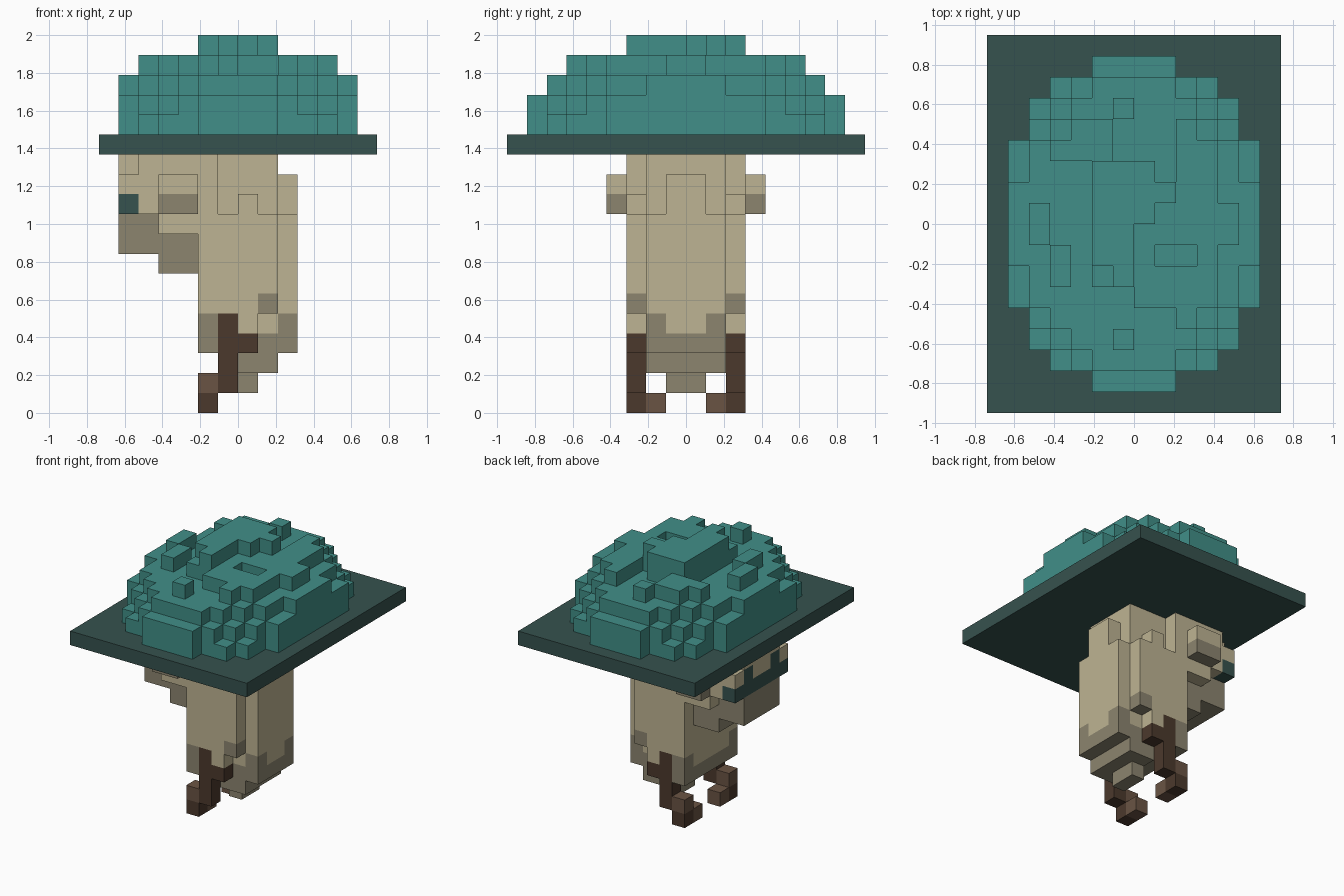
import bpy
import bmesh
from mathutils import Vector

UNIT = 2 / 19  # edge of one block

cube = bpy.data.objects.get("Cube")
if cube:
    bpy.data.objects.remove(cube)


def linear(byte):
    c = byte / 255
    return c / 12.92 if c <= 0.04045 else ((c + 0.055) / 1.055) ** 2.4


def make_material(name, *rgb):
    mat = bpy.data.materials.new(name)
    mat.use_nodes = True
    colour = [linear(c) for c in rgb] + [1]
    mat.diffuse_color = colour
    mat.node_tree.nodes["Principled BSDF"].inputs["Base Color"].default_value = colour
    return mat


teal = make_material("teal", 65, 143, 136)
dark_teal = make_material("dark teal", 54, 82, 78)
beige = make_material("beige", 190, 180, 147)
khaki = make_material("khaki", 140, 133, 111)
brown = make_material("dark brown", 75, 57, 44)
light_brown = make_material("light brown", 106, 84, 68)


class Blocks:
    """Collects coloured blocks on a grid and skins their outside."""

    def __init__(self):
        self.cells = {}

    def box(self, mat, xs, ys, zs):
        for x in range(*xs):
            for y in range(*ys):
                for z in range(*zs):
                    self.cells[x, y, z] = mat

    def wide(self, mat, xs, half, zs):
        self.box(mat, xs, (-half, half), zs)

    def sides(self, mat, xs, ys, zs):
        self.box(mat, xs, ys, zs)
        self.box(mat, xs, (-ys[1], -ys[0]), zs)

    def build(self, name):
        mesh = bpy.data.meshes.new(name)
        mats = list(dict.fromkeys(self.cells.values()))
        for mat in mats:
            mesh.materials.append(mat)
        bm = bmesh.new()
        corners = {}

        def corner(p):
            key = tuple(round(c) for c in p)
            if key not in corners:
                corners[key] = bm.verts.new(Vector(key) * UNIT)
            return corners[key]

        for cell, mat in self.cells.items():
            for axis in range(3):
                for sign in (-1, 1):
                    step = Vector((0, 0, 0))
                    step[axis] = sign
                    if tuple(int(a + b) for a, b in zip(cell, step)) in self.cells:
                        continue
                    u, v = Vector((0, 0, 0)), Vector((0, 0, 0))
                    u[(axis + 1) % 3] = v[(axis + 2) % 3] = 1
                    start = Vector(cell) + (step if sign > 0 else Vector((0, 0, 0)))
                    loop = [start, start + u, start + u + v, start + v]
                    face = bm.faces.new([corner(p) for p in loop[::sign]])
                    face.material_index = mats.index(mat)
        bm.to_mesh(mesh)
        bm.free()
        obj = bpy.data.objects.new(name, mesh)
        bpy.context.collection.objects.link(obj)
        return obj


# Flat rectangular brim
brim = Blocks()
brim.wide(dark_teal, (-7, 7), 9, (13, 14))
brim.build("brim")

# Domed crown: three lower layers as half width for each row outward
crown = Blocks()
layers = ["66665542", "66665432", "66554320"]
for level, rows in enumerate(layers):
    for y, half in enumerate(map(int, rows)):
        crown.sides(teal, (-half, half), (y, y + 1), (14 + level, 15 + level))

# Uneven upper layer with pits and lone blocks
upper = (17, 18)
crown.box(teal, (-2, 4), (-3, 2), upper)
crown.box(teal, (0, 4), (-4, -3), upper)
crown.box(teal, (-2, 1), (2, 3), upper)
crown.box(teal, (2, 4), (2, 4), upper)
crown.box(teal, (-4, -1), (3, 4), upper)
crown.box(teal, (-3, -1), (4, 5), upper)
crown.box(teal, (-4, -3), (-3, -1), upper)
crown.sides(teal, (2, 3), (4, 5), upper)
crown.sides(teal, (-1, 0), (5, 6), upper)
for x in (-5, 4):
    crown.wide(teal, (x, x + 1), 1, upper)
for x in (1, 2):
    crown.cells.pop((x, -2, 17))

# Ragged top ridge
for y, start, end in ((2, -2, 1), (1, -2, 2), (0, -2, 1), (-1, -2, 0), (-2, -2, 0), (-3, -1, 0)):
    crown.box(teal, (start, end), (y, y + 1), (18, 19))
crown.build("crown")

# Torso with chamfered corners
body = Blocks()
body.wide(beige, (-2, 2), 2, (3, 13))
body.wide(beige, (2, 3), 2, (4, 10))
body.wide(beige, (2, 3), 1, (10, 12))
body.sides(beige, (-2, 2), (2, 3), (5, 10))
body.sides(beige, (0, 1), (2, 3), (4, 11))

# Darker ragged hem and tail
body.wide(khaki, (-2, 3), 2, (3, 4))
body.sides(khaki, (2, 3), (1, 2), (4, 5))
body.sides(khaki, (1, 2), (2, 3), (5, 6))
body.sides(khaki, (-2, -1), (2, 3), (3, 5))
body.wide(khaki, (0, 2), 2, (2, 3))
body.wide(khaki, (0, 1), 1, (1, 2))
body.build("body")

# Head reaching out to the side, with a darker jaw
head = Blocks()
head.wide(beige, (-5, -1), 3, (10, 13))
head.wide(beige, (-6, -5), 3, (10, 12))
head.wide(beige, (-6, -5), 2, (12, 13))
head.wide(beige, (-4, -2), 3, (9, 10))
head.sides(khaki, (-2, -1), (2, 3), (9, 10))
head.wide(khaki, (-6, -4), 2, (8, 10))
head.wide(khaki, (-4, -2), 2, (7, 9))

# Dark mask across the face
head.wide(dark_teal, (-6, -5), 3, (10, 11))
head.sides(dark_teal, (-6, -5), (1, 2), (11, 12))
head.build("head")

# Ears
ears = Blocks()
ears.sides(beige, (-4, -2), (3, 4), (11, 12))
ears.sides(khaki, (-4, -2), (3, 4), (10, 11))
ears.build("ears")

# Hooked legs and feet
legs = Blocks()
legs.sides(brown, (-1, 0), (2, 3), (1, 5))
legs.sides(brown, (0, 1), (2, 3), (3, 4))
legs.sides(brown, (-2, -1), (2, 3), (0, 1))
legs.sides(light_brown, (-2, -1), (2, 3), (1, 2))
legs.sides(light_brown, (-2, -1), (1, 2), (0, 1))
legs.build("legs")
